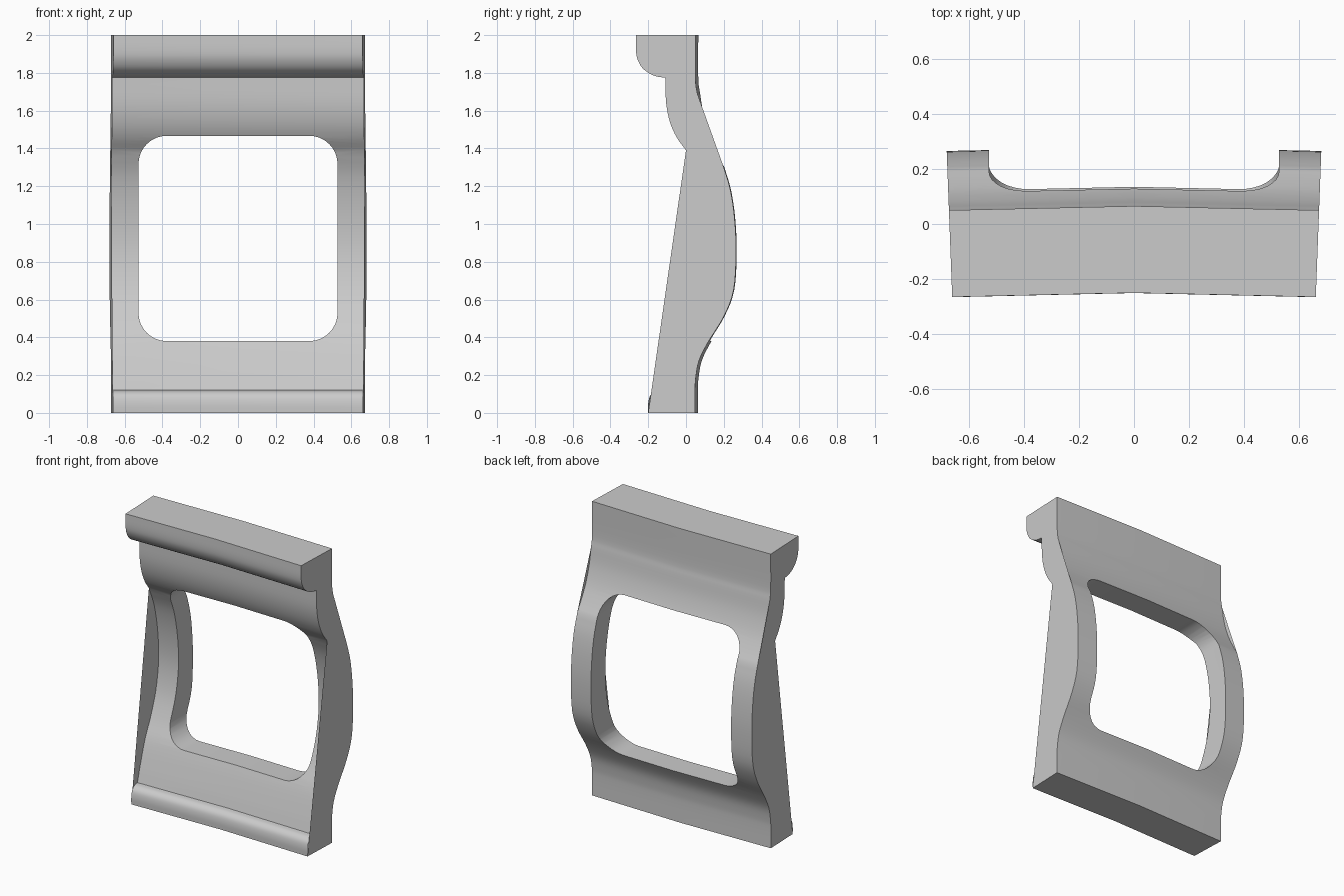
import bpy, bmesh, math
from mathutils import Vector

if "Cube" in bpy.data.objects:
    bpy.data.objects.remove(bpy.data.objects["Cube"])


def smooth(points, steps=4):
    """Catmull-Rom curve through (y, z) points."""
    p = [Vector(q) for q in points]
    p = [2 * p[0] - p[1]] + p + [2 * p[-1] - p[-2]]
    out = []
    for i in range(1, len(p) - 2):
        a, b, c, d = p[i - 1:i + 3]
        for k in range(steps):
            t = k / steps
            out.append((2 * b + (c - a) * t + (2 * a - 5 * b + 4 * c - d) * t * t
                        + (3 * b - a - 3 * c + d) * t ** 3) / 2)
    return out + [p[-2]]


def half_width(y):
    return 0.66 + 0.02 * (y + 0.265) / 0.53


def place(side, y, z):
    # the centre line bows slightly backwards
    return (side * half_width(y), y + (0.015 if side == 0 else 0), z)


def make_object(name, bm):
    bmesh.ops.recalc_face_normals(bm, faces=bm.faces)
    mesh = bpy.data.meshes.new(name)
    bm.to_mesh(mesh)
    bm.free()
    ob = bpy.data.objects.new(name, mesh)
    bpy.context.collection.objects.link(ob)
    return ob


def activate(ob):
    bpy.ops.object.select_all(action='DESELECT')
    ob.select_set(True)
    bpy.context.view_layer.objects.active = ob


# Profile pieces as (y, z), going up the front and down the back
bead = smooth([(-.2, 0), (-.2, .05), (-.19, .09), (-.165, .113), (-.13, .12)])
recess = smooth([(-.13, .12), (-.1, .22), (-.045, .38), (.02, .51), (.08, .67),
                 (.11, .86), (.1, 1.06), (.06, 1.25), (0, 1.39)])
neck = smooth([(0, 1.39), (-.05, 1.46), (-.085, 1.54), (-.105, 1.64), (-.11, 1.775)])
lip = smooth([(-.11, 1.775), (-.15, 1.78), (-.19, 1.795), (-.23, 1.825),
              (-.256, 1.87), (-.265, 1.92), (-.265, 2)])
back_top = smooth([(.05, 2), (.05, 1.77), (.06, 1.69), (.078, 1.58),
                   (.112, 1.47), (.155, 1.38), (.2, 1.3)])
back_low = smooth([(.2, 1.3), (.235, 1.18), (.257, 1.03), (.265, .85), (.252, .65),
                   (.2, .51), (.12, .38), (.07, .28), (.052, .19), (.048, .12), (.048, 0)])

# Frame body: profile swept over two slightly bowed halves
profile = bead[:-1] + recess[:-1] + neck[:-1] + lip + back_top[:-1] + back_low
bm = bmesh.new()
rings = [[bm.verts.new(place(s, *p)) for p in profile] for s in (-1, 0, 1)]
n = len(profile)
for a, b in zip(rings, rings[1:]):
    for i in range(n):
        j = (i + 1) % n
        bm.faces.new((a[i], a[j], b[j], b[i]))
bm.faces.new(rings[0])
bm.faces.new(rings[2])
body = make_object("frame_body", bm)

# Rounded window cutter
bm = bmesh.new()
r, zlo, zhi, xh = 0.15, 0.38, 1.467, 0.527
outline = []
for k, (cx, cz) in enumerate([(xh - r, zhi - r), (r - xh, zhi - r),
                              (r - xh, zlo + r), (xh - r, zlo + r)]):
    for i in range(9):
        t = math.radians(90 * k + 90 * i / 8)
        outline.append((cx + r * math.cos(t), cz + r * math.sin(t)))
face = bm.faces.new([bm.verts.new((x, -.6, z)) for x, z in outline])
ext = bmesh.ops.extrude_face_region(bm, geom=[face])
bmesh.ops.translate(bm, vec=(0, 1.2, 0),
                    verts=[g for g in ext['geom'] if isinstance(g, bmesh.types.BMVert)])
cutter = make_object("window_cutter", bm)
cutter.hide_render = True

activate(body)
mod = body.modifiers.new("window", 'BOOLEAN')
mod.operation = 'DIFFERENCE'
mod.solver = 'EXACT'
mod.object = cutter
bpy.ops.object.modifier_apply(modifier=mod.name)
bpy.data.objects.remove(cutter)

# Open the ends of the body, which the side panels close
bm = bmesh.new()
bm.from_mesh(body.data)
bm.normal_update()
ends = [f for f in bm.faces if abs(f.normal.x) > .98 and abs(f.calc_center_median().x) > .64]
bmesh.ops.delete(bm, geom=ends, context='FACES')
bm.to_mesh(body.data)
bm.free()
activate(body)
bpy.ops.object.shade_smooth_by_angle(angle=math.radians(30))

# Thin side panels: straight front edge and straight upper back edge
panel = [Vector((-.2, 0))] + neck[:-1] + lip + back_top[:9] + back_low
for name, s in (("left_panel", -1), ("right_panel", 1)):
    bm = bmesh.new()
    f = bm.faces.new([bm.verts.new(place(s, *p)) for p in panel])
    ob = make_object(name, bm)
    if ob.data.polygons[0].normal.x * s < 0:
        ob.data.flip_normals()
